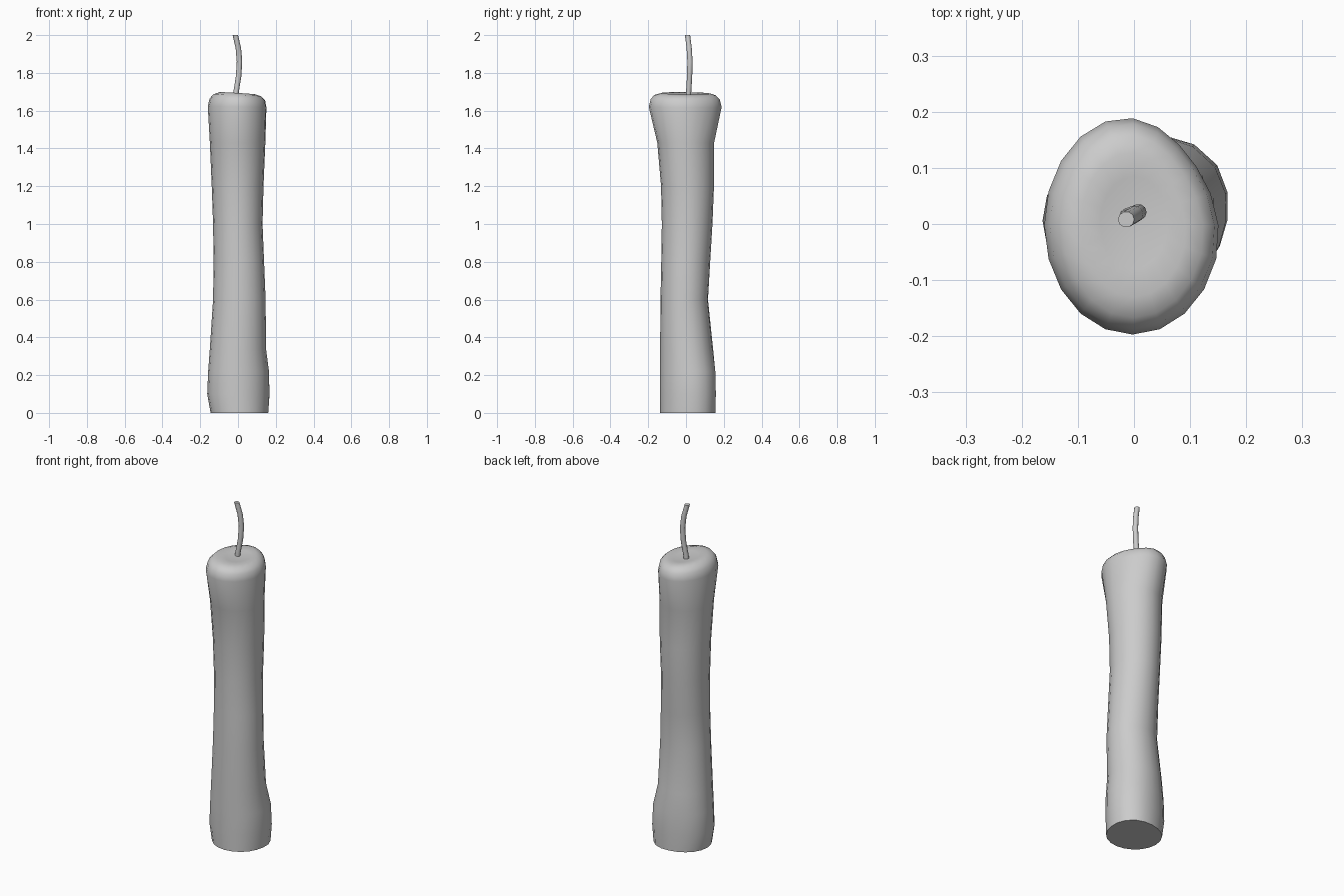
import bpy, bmesh
from math import sin, cos, pi
from mathutils import Vector

if "Cube" in bpy.data.objects:
    bpy.data.objects.remove(bpy.data.objects["Cube"])


def loft(name, rings, cap_angle):
    """Skin a list of point rings into a closed, smooth-shaded object."""
    bm = bmesh.new()
    loops = [[bm.verts.new(p) for p in ring] for ring in rings]
    n = len(loops[0])
    for a, b in zip(loops, loops[1:]):
        for i in range(n):
            j = (i + 1) % n
            bm.faces.new((a[i], a[j], b[j], b[i]))
    bm.faces.new(loops[0][::-1])
    bm.faces.new(loops[-1])
    bmesh.ops.recalc_face_normals(bm, faces=bm.faces)
    mesh = bpy.data.meshes.new(name)
    bm.to_mesh(mesh)
    bm.free()
    obj = bpy.data.objects.new(name, mesh)
    bpy.context.collection.objects.link(obj)
    bpy.context.view_layer.objects.active = obj
    obj.select_set(True)
    bpy.ops.object.shade_smooth_by_angle(angle=cap_angle)
    obj.select_set(False)
    return obj


def wax_ring(z, x0, x1, y0, y1, bulge, tilt, sides=20):
    """Oval ring from its extents, bulged toward back right, with an uneven rim."""
    ring = []
    for i in range(sides):
        t = 2 * pi * i / sides
        c, s = cos(t), sin(t)
        r = bulge * max(0, cos(t - pi / 4)) ** 4
        x = (x0 + x1) / 2 + (x1 - x0) / 2 * c + r * c
        y = (y0 + y1) / 2 + (y1 - y0) / 2 * s + r * s
        # rim is a little higher front-left, lower on the right
        ring.append((x, y, z - tilt * (c + 0.3 * s)))
    return ring


# Candle body: z, left, right, front, back, back-right bulge, rim tilt
profile = [
    (0.00, -0.145, 0.155, -0.137, 0.150, 0.020, 0),
    (0.10, -0.163, 0.160, -0.138, 0.150, 0.025, 0),
    (0.22, -0.158, 0.159, -0.138, 0.150, 0.020, 0),
    (0.34, -0.149, 0.147, -0.137, 0.142, 0.005, 0),
    (0.60, -0.132, 0.145, -0.135, 0.115, 0.005, 0),
    (0.80, -0.129, 0.138, -0.131, 0.128, 0, 0),
    (1.00, -0.132, 0.130, -0.128, 0.140, 0, 0),
    (1.20, -0.139, 0.135, -0.132, 0.148, 0, 0),
    (1.43, -0.149, 0.146, -0.152, 0.150, -0.005, 0),
    (1.62, -0.160, 0.155, -0.197, 0.193, -0.018, 0.003),
    (1.66, -0.150, 0.148, -0.187, 0.183, -0.018, 0.005),
    (1.682, -0.128, 0.127, -0.167, 0.163, -0.016, 0.006),
    (1.692, -0.095, 0.095, -0.130, 0.130, -0.012, 0.006),
    (1.687, -0.060, 0.060, -0.080, 0.085, 0, 0.004),
    (1.683, -0.025, 0.025, -0.030, 0.035, 0, 0.001),
]
loft("candle_body", [wax_ring(*p) for p in profile], pi / 3.2)

# Wick: round tube swept along a gently bowed path
path = [Vector(p) for p in [
    (-0.015, 0.012, 1.64), (-0.010, 0.014, 1.70), (0.003, 0.019, 1.78),
    (0.008, 0.021, 1.86), (0.002, 0.017, 1.93), (-0.014, 0.008, 2.00)]]
radius = 0.0145
wick = [[(p.x + radius * cos(2 * pi * i / 10), p.y + radius * sin(2 * pi * i / 10), p.z)
         for i in range(10)] for p in path]
loft("wick", wick, pi / 4)
